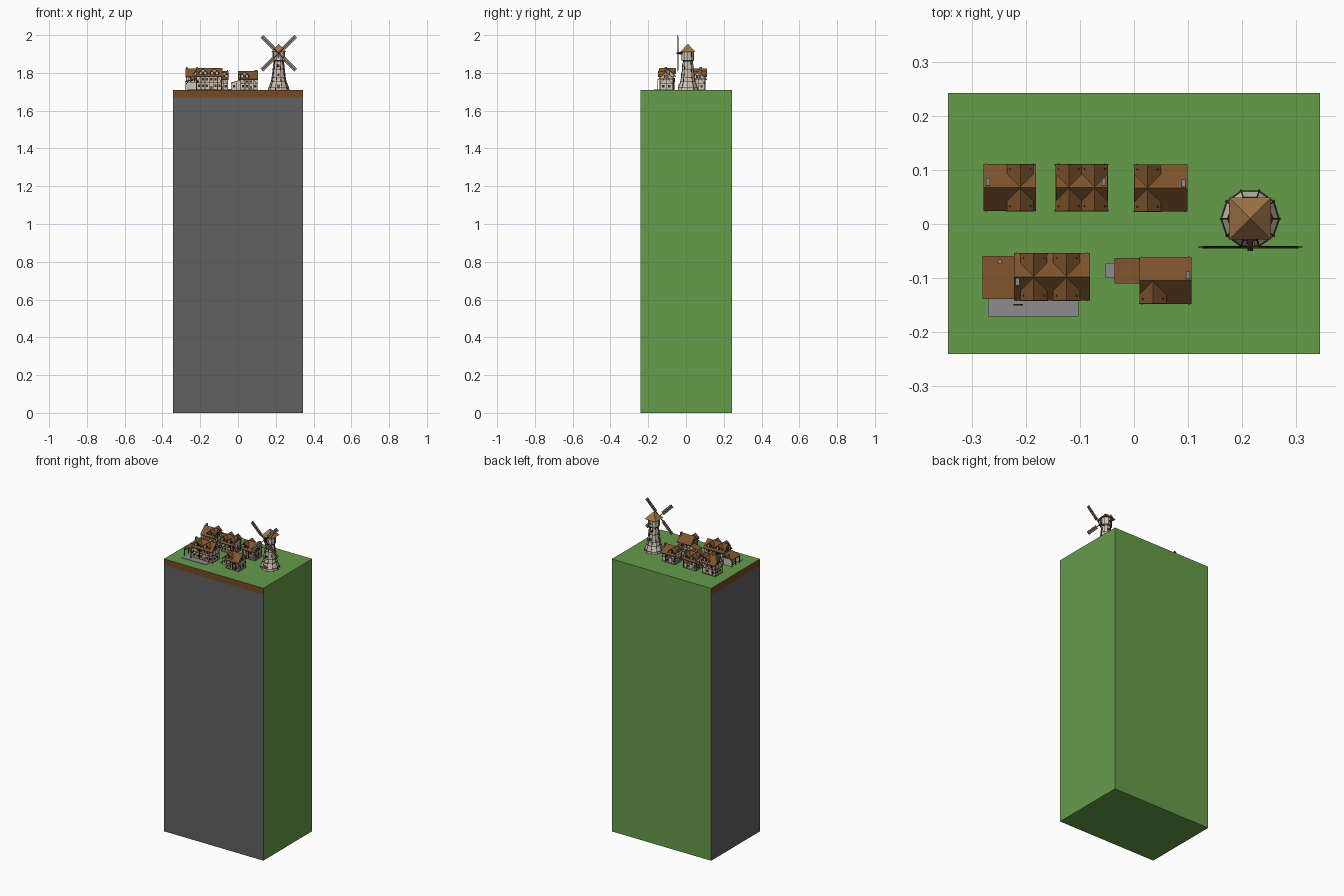
import bpy, bmesh, math
from mathutils import Vector, Matrix

if "Cube" in bpy.data.objects:
    bpy.data.objects.remove(bpy.data.objects["Cube"])

def lin(c):
    return tuple(((v + 0.055) / 1.055) ** 2.4 if v > 0.04 else v / 12.92 for v in c)

def mat(name, *rgb):
    m = bpy.data.materials.new(name)
    m.diffuse_color = (*lin(rgb), 1)
    m.use_nodes = True
    m.node_tree.nodes["Principled BSDF"].inputs["Base Color"].default_value = m.diffuse_color
    return m

GRASS = mat("grass", .40, .61, .29)
ROCK = mat("rock", .38, .38, .38)
SOIL = mat("soil", .46, .29, .14)
PLASTER = mat("plaster", .80, .77, .72)
TIMBER = mat("timber", .25, .17, .10)
ROOF = mat("roof_tiles", .50, .33, .18)
CAP = mat("cap_tiles", .62, .45, .27)
STONE = mat("stone", .55, .55, .56)
GLASS = mat("window_glass", .18, .20, .24)
SAIL = mat("sail_cloth", .62, .61, .58)
Z0 = 1.71
parts = {}

def part(name, m):
    if name not in parts:
        parts[name] = (bmesh.new(), m)
    return parts[name][0]

def box(bm, x0, x1, y0, y1, z0, z1):
    M = Matrix.Translation(((x0 + x1) / 2, (y0 + y1) / 2, (z0 + z1) / 2))
    bmesh.ops.create_cube(bm, size=1, matrix=M @ Matrix.Diagonal((abs(x1 - x0), abs(y1 - y0), abs(z1 - z0), 1)))

def beam(bm, p, q, w):
    p, q = Vector(p), Vector(q)
    R = (q - p).to_track_quat('Z', 'Y').to_matrix().to_4x4()
    bmesh.ops.create_cube(bm, size=1, matrix=Matrix.Translation((p + q) / 2) @ R @ Matrix.Diagonal((w, w, (q - p).length, 1)))

def prism(bm, pts, axis, a, b):
    """Extrude a 2D profile along x (points are y,z) or y (points are x,z)."""
    at = (lambda u, v, t: (t, u, v)) if axis == 'x' else (lambda u, v, t: (u, t, v))
    A = [bm.verts.new(at(u, v, a)) for u, v in pts]
    B = [bm.verts.new(at(u, v, b)) for u, v in pts]
    n = len(pts)
    bm.faces.new(A)
    bm.faces.new(B[::-1])
    for i in range(n):
        bm.faces.new((A[i], B[i], B[(i + 1) % n], A[(i + 1) % n]))

def chevron(c, h, top, t=.005):
    return [(c - h, top - h), (c, top), (c + h, top - h), (c + h, top - h - t), (c, top - t), (c - h, top - h - t)]

def window(n, x, y, z, side, w=.009, h=.011):
    """Framed window with a mullion, facing side 'y' or 'x'."""
    f, g = part(n + "_timbers", TIMBER), part(n + "_windows", GLASS)
    def bx(bm, u0, u1, z0, z1, d):
        if side == 'y':
            box(bm, x + u0, x + u1, y - d, y + d, z + z0, z + z1)
        else:
            box(bm, x - d, x + d, y + u0, y + u1, z + z0, z + z1)
    bx(g, -w / 2, w / 2, -h / 2, h / 2, .001)
    for s in (-1, 1):
        bx(f, s * w / 2 - .001, s * w / 2 + .001, -h / 2, h / 2, .002)
        bx(f, -w / 2 - .001, w / 2 + .001, s * h / 2 - .001, s * h / 2 + .001, .002)
    bx(f, -.0005, .0005, -h / 2, h / 2, .0015)

def house(n, x0, x1, y0, y1, zr, dormers, chim, both=True):
    yc, hy = (y0 + y1) / 2, (y1 - y0) / 2
    ze = zr - hy
    a, b, c, d = x0 + .005, x1 - .005, y0 + .01, y1 - .01
    wall, tim, roof = part(n + "_walls", PLASTER), part(n + "_timbers", TIMBER), part(n + "_roof", ROOF)
    ztop = ze + .01 - .004
    prism(wall, [(c, Z0), (d, Z0), (d, ztop), (yc, zr - .004), (c, ztop)], 'x', a, b)
    prism(roof, chevron(yc, hy, zr), 'x', x0, x1)
    zm = (Z0 + ze) / 2 + .004
    box(part(n + "_footing", STONE), a - .0015, b + .0015, c - .0015, d + .0015, Z0, Z0 + .006)
    # timber frame: rails, posts, braces
    nx = max(4, round((b - a) / .022))
    for z in (zm, ze + .001):
        for y in (c, d):
            box(tim, a, b, y - .0018, y + .0018, z - .0016, z + .0016)
        for x in (a, b):
            box(tim, x - .0018, x + .0018, c, d, z - .0016, z + .0016)
    for y in (c, d):
        for i in range(nx + 1):
            beam(tim, (a + (b - a) * i / nx, y, Z0), (a + (b - a) * i / nx, y, ze + .004), .0034)
        step = (b - a) / nx
        beam(tim, (a, y, zm), (a + step, y, ze), .0024)
        beam(tim, (b, y, zm), (b - step, y, ze), .0024)
        for i in range(nx):
            xm = a + (i + .5) * step
            if y == c and i == nx // 2:
                box(part(n + "_door", ROOF), xm - .006, xm + .006, c - .002, c, Z0, Z0 + .021)
            elif i % 2 == 0 or y == c:
                window(n, xm, y, (Z0 + zm) / 2 + .002, 'y')
            if 0 < i < nx - 1:
                window(n, xm, y, (zm + ze) / 2, 'y')
    for x in (a, b):
        beam(tim, (x, yc, Z0), (x, yc, zr - .006), .003)
        for s in (-1, 1):
            yw = c if s < 0 else d
            beam(tim, (x, yw, zm), (x, yc + s * .012, ze), .0024)
            beam(tim, (x, yc + s * .018, ze), (x, yc, zr - .018), .0024)
            beam(tim, (x, yc + s * hy, ze - .004), (x, yc, zr - .005), .003)
            window(n, x, yc + s * .016, (Z0 + zm) / 2 + .002, 'x')
            window(n, x, yc + s * .008, ze + .014, 'x', .008, .012)
    # cross-gable dormers
    for dx in dormers:
        ends = [(y0 + .001, c - .001)] + ([(y1 - .001, d + .001)] if both else [])
        for ye, yw in ends:
            prism(roof, chevron(dx, .025, zr - .001), 'y', ye, yc)
            prism(wall, [(dx - .021, ze), (dx + .021, ze), (dx + .021, zr - .025), (dx, zr - .005), (dx - .021, zr - .025)], 'y', yw, yc)
            window(n, dx, yw, ze + .018, 'y', .013, .013)
            for s in (-1, 1):
                beam(tim, (dx + s * .02, yw, ze), (dx + s * .02, yw, zr - .026), .003)
                beam(tim, (dx + s * .025, ye, zr - .029), (dx, ye, zr - .005), .003)
            beam(tim, (dx - .02, yw, zr - .02), (dx + .02, yw, zr - .02), .0025)
    cx, cy = chim
    box(part(n + "_chimney", STONE), cx - .0035, cx + .0035, cy - .007, cy + .007, ze, zr + .006)

house("back_left_house", -.279, -.182, .024, .111, 1.824, [-.211], (-.271, .078))
house("back_middle_house", -.145, -.049, .024, .111, 1.81, [-.121, -.073], (-.056, .078))
house("back_right_house", .001, .099, .023, .110, 1.81, [.025], (.092, .076))
house("inn", -.223, -.082, -.142, -.054, 1.826, [-.186, -.125], (-.216, -.107))
house("cottage", .01, .107, -.148, -.061, 1.81, [.035], (.1, -.095), False)

# open lean-to and paved terrace beside the inn
prism(part("stable_roof", ROOF), [(-.281, 1.756), (-.220, 1.774), (-.220, 1.769), (-.281, 1.751)], 'y', -.139, -.059)
st = part("stable_posts", TIMBER)
for y in (-.135, -.099, -.063):
    beam(st, (-.276, y, Z0), (-.276, y, 1.754), .004)
    beam(st, (-.276, y, 1.738), (-.262, y, 1.757), .003)
    beam(st, (-.279, y, 1.752), (-.222, y, 1.769), .003)
beam(st, (-.276, -.137, 1.751), (-.276, -.061, 1.751), .004)
for z in (1.722, 1.733):
    beam(st, (-.276, -.099, z), (-.276, -.063, z), .0025)
box(part("stable_back_wall", PLASTER), -.276, -.219, -.066, -.063, Z0, 1.753)
box(part("stable_flue", STONE), -.252, -.246, -.073, -.066, 1.75, 1.78)
box(part("terrace", STONE), -.271, -.103, -.172, -.132, Z0 - .001, Z0 + .003)
# hanging sign bracket, blank
beam(st, (-.222, -.15, Z0), (-.222, -.15, 1.765), .003)
beam(st, (-.222, -.15, 1.76), (-.206, -.15, 1.76), .0025)
box(part("sign_board", ROOF), -.217, -.207, -.151, -.149, 1.747, 1.757)

# lean-to wing and step beside the cottage
prism(part("wing_walls", PLASTER), [(-.032, Z0), (.016, Z0), (.016, 1.761), (-.032, 1.747)], 'y', -.106, -.067)
prism(part("wing_roof", ROOF), [(-.036, 1.749), (.015, 1.764), (.015, 1.76), (-.036, 1.745)], 'y', -.110, -.063)
for y in (-.106, -.067):
    for x in (-.032, -.01):
        beam(part("wing_timbers", TIMBER), (x, y, Z0), (x, y, 1.748), .003)
    window("wing", -.021, y, 1.73, 'y')
box(part("wing_door", TIMBER), -.034, -.032, -.093, -.079, Z0, 1.736)
box(part("wing_step", STONE), -.053, -.032, -.1, -.072, Z0, Z0 + .004)

# windmill tower: ten-sided turned profile with edge ribs and hoops
CX, CY, N = .2155, .01, 10
prof = [(.055, Z0), (.053, 1.722), (.041, 1.752), (.036, 1.775), (.026, 1.862), (.033, 1.868), (.032, 1.913)]
tower, ribs = part("mill_tower", PLASTER), part("mill_timbers", TIMBER)
def pt(r, z, i):
    t = 2 * math.pi * i / N
    return (CX + r * math.cos(t), CY + r * math.sin(t), z)
rings = [[tower.verts.new(pt(r, z, i)) for i in range(N)] for r, z in prof]
for A, B in zip(rings, rings[1:]):
    for i in range(N):
        tower.faces.new((A[i], A[(i + 1) % N], B[(i + 1) % N], B[i]))
tower.faces.new(rings[-1])
for i in range(N):
    for (r, z), (r2, z2) in zip(prof, prof[1:]):
        beam(ribs, pt(r, z, i), pt(r2, z2, i), .0028)
    for r, z in prof[1:] + [(.031, 1.82)]:
        beam(ribs, pt(r, z, i), pt(r, z, i + 1), .0028)
for z, dy in ((1.79, .0335), (1.838, .028), (1.888, .031)):
    for s in (-1, 1):
        window("mill", CX, CY + s * dy, z, 'y')
box(part("mill_door", ROOF), CX - .008, CX + .008, CY - .051, CY - .03, Z0, 1.738)
# square pyramid cap
cap = part("mill_cap", CAP)
bmesh.ops.create_cone(cap, cap_ends=True, segments=4, radius1=.039 * math.sqrt(2), radius2=0, depth=.043,
                      matrix=Matrix.Translation((CX, CY, 1.933)) @ Matrix.Rotation(math.pi / 4, 4, 'Z'))
# sail shaft and four lattice sails
SY, SZ = -.043, 1.904
bmesh.ops.create_cone(part("sail_hub", TIMBER), cap_ends=True, segments=8, radius1=.006, radius2=.005, depth=.036,
                      matrix=Matrix.Translation((CX, -.032, SZ)) @ Matrix.Rotation(math.pi / 2, 4, 'X'))
sf, sc = part("sail_frames", TIMBER), part("sail_cloths", SAIL)
for k in range(4):
    t = math.pi / 4 + k * math.pi / 2
    u, v = Vector((math.cos(t), 0, math.sin(t))), Vector((-math.sin(t), 0, math.cos(t)))
    o = Vector((CX, SY, SZ))
    beam(sf, o, o + u * .125, .004)
    for s in (-1, 1):
        beam(sf, o + u * .035 + v * s * .010, o + u * .125 + v * s * .010, .002)
    for i in range(9):
        p = o + u * (.035 + .09 * i / 8)
        beam(sf, p - v * .011, p + v * .011, .002)
    M = Matrix.Translation(o + u * .08) @ Matrix.Rotation(-t, 4, 'Y') @ Matrix.Diagonal((.09, .001, .02, 1))
    bmesh.ops.create_cube(sc, size=1, matrix=M)

# tall land block: rock and soil on the front and left, grass elsewhere
land = part("land_block", GRASS)
box(land, -.345, .345, -.241, .243, 0, Z0)
bmesh.ops.bisect_plane(land, geom=land.verts[:] + land.edges[:] + land.faces[:], plane_co=(0, 0, 1.67), plane_no=(0, 0, 1))
land.normal_update()
for f in land.faces:
    if f.normal.y < -.5 or f.normal.x < -.5:
        f.material_index = 2 if f.calc_center_median().z > 1.67 else 1

for name, (bm, m) in parts.items():
    bmesh.ops.recalc_face_normals(bm, faces=bm.faces)
    me = bpy.data.meshes.new(name)
    bm.to_mesh(me)
    bm.free()
    for mm in ([m, ROCK, SOIL] if name == "land_block" else [m]):
        me.materials.append(mm)
    bpy.context.collection.objects.link(bpy.data.objects.new(name, me))
